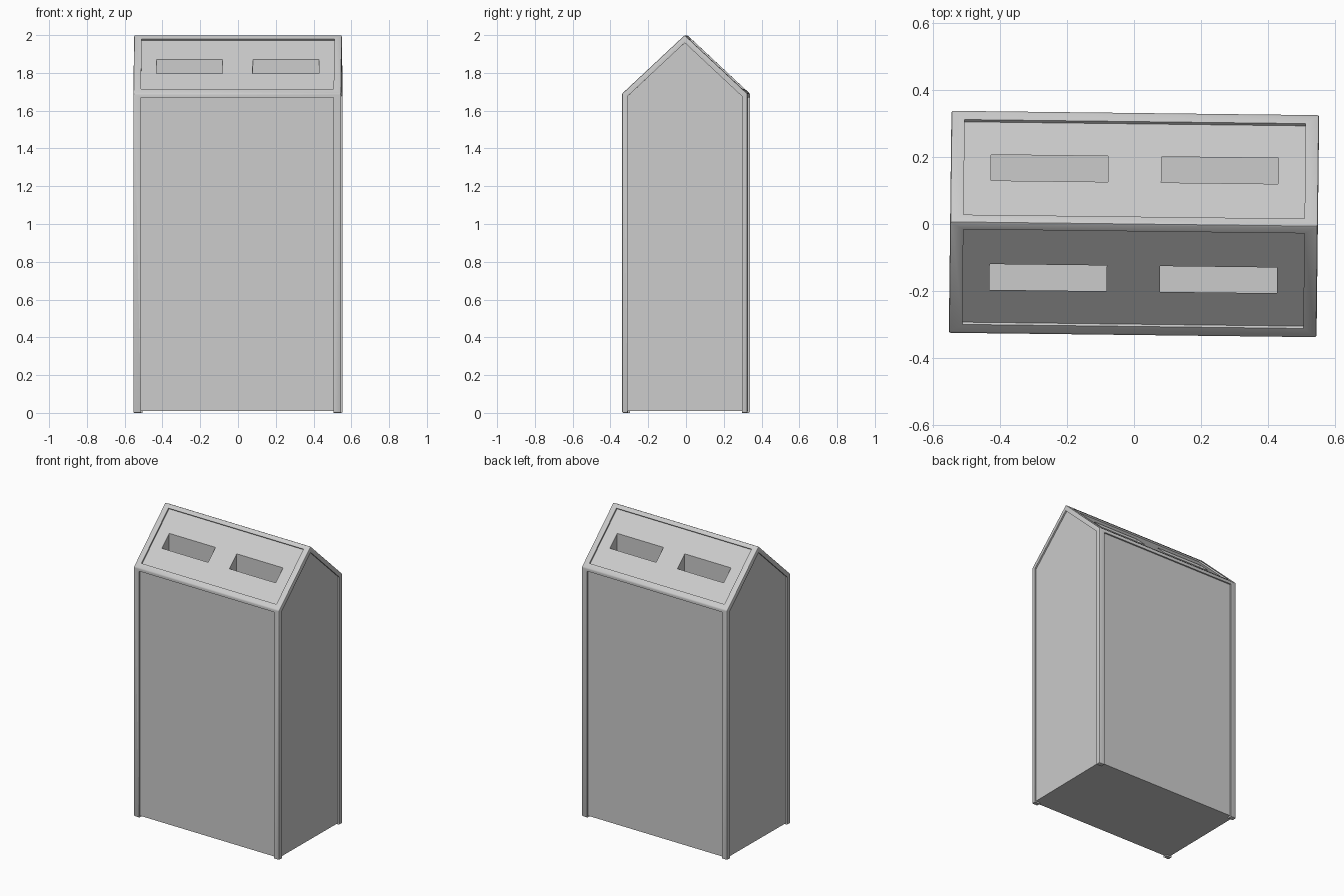
import bpy, bmesh, math
from mathutils import Matrix, Vector

cube = bpy.data.objects.get("Cube")
if cube:
    bpy.data.objects.remove(cube, do_unlink=True)

HX, HY, EAVE, TOP = 0.55, 0.332, 1.69, 2.0
FRAME, RECESS = 0.04, 0.01

metal = bpy.data.materials.new("light grey metal")
grey = (0.6, 0.6, 0.6, 1)
metal.diffuse_color = grey
metal.use_nodes = True
metal.node_tree.nodes["Principled BSDF"].inputs["Base Color"].default_value = grey


def make_object(name, bm):
    bmesh.ops.recalc_face_normals(bm, faces=bm.faces)
    mesh = bpy.data.meshes.new(name)
    bm.to_mesh(mesh)
    bm.free()
    mesh.materials.append(metal)
    obj = bpy.data.objects.new(name, mesh)
    bpy.context.collection.objects.link(obj)
    return obj


def prism(name, profile, x0, x1):
    """Extrude a (y, z) profile along x."""
    bm = bmesh.new()
    face = bm.faces.new([bm.verts.new((x0, y, z)) for y, z in profile])
    out = bmesh.ops.extrude_face_region(bm, geom=[face])
    verts = [v for v in out["geom"] if isinstance(v, bmesh.types.BMVert)]
    bmesh.ops.translate(bm, verts=verts, vec=(x1 - x0, 0, 0))
    return make_object(name, bm)


def box(name, low, high, matrix=Matrix()):
    low, high = Vector(low), Vector(high)
    bm = bmesh.new()
    bmesh.ops.create_cube(bm, size=1)
    bm.transform(matrix @ Matrix.Translation((low + high) / 2)
                 @ Matrix.Diagonal((*(high - low), 1)))
    return make_object(name, bm)


def gable(inset, bottom):
    y, rise = HY - inset, TOP - EAVE
    peak = TOP - inset * math.hypot(HY, rise) / HY
    eave = peak - y * rise / HY
    return [(-y, bottom), (y, bottom), (y, eave), (0, peak), (-y, eave)]


# Gabled cabinet with slightly softened edges
body = prism("bin_body", gable(0, 0), -HX, HX)
soft = body.modifiers.new("soft_edges", "BEVEL")
soft.width, soft.segments = 0.006, 2

# Recessed end panels
cutters = []
for s in (-1, 1):
    ends = sorted((s * (HX - RECESS), s * (HX + 0.1)))
    cutters.append(prism("end_panel_cutter", gable(0.03, -0.1), *ends))

pitch = math.atan2(TOP - EAVE, HY)
slope = math.hypot(TOP - EAVE, HY)
for turn in (0, math.pi):
    spin = Matrix.Rotation(turn, 4, "Z")
    # Recessed wall panel
    cutters.append(box("wall_panel_cutter", (FRAME - HX, -HY - 0.1, -0.1),
                       (HX - FRAME, RECESS - HY, EAVE - 0.02), spin))
    # Recessed roof panel, measured up the slope from the eave
    tilt = spin @ Matrix.Translation((0, -HY, EAVE)) @ Matrix.Rotation(pitch, 4, "X")
    cutters.append(box("roof_panel_cutter", (FRAME - HX, 0.035, -RECESS),
                       (HX - FRAME, slope - 0.03, 0.1), tilt))
    # Two upright drop slots
    for x in (-0.43, 0.08):
        cutters.append(box("slot_cutter", (x, -0.202, 1.5),
                           (x + 0.35, -0.125, 2.1), spin))

# Raised base that leaves a small foot on each corner
cutters.append(box("base_cutter_long", (FRAME - HX, -1, -0.1), (HX - FRAME, 1, 0.01)))
cutters.append(box("base_cutter_wide", (-1, 0.03 - HY, -0.1), (1, HY - 0.03, 0.01)))

for cutter in cutters:
    cutter.hide_render = True
    cut = body.modifiers.new(cutter.name, "BOOLEAN")
    cut.operation, cut.solver, cut.object = "DIFFERENCE", "EXACT", cutter

# Bake the cuts, then drop the helpers
bpy.context.view_layer.update()
graph = bpy.context.evaluated_depsgraph_get()
baked = bpy.data.meshes.new_from_object(body.evaluated_get(graph))
body.modifiers.clear()
body.data = baked
for cutter in cutters:
    bpy.data.objects.remove(cutter, do_unlink=True)
baked.materials.clear()
baked.materials.append(metal)
for poly in baked.polygons:
    poly.material_index = 0

# The whole bin stands turned very slightly
baked.transform(Matrix.Rotation(math.radians(-0.68), 4, "Z"))

bpy.ops.object.select_all(action="DESELECT")
body.select_set(True)
bpy.context.view_layer.objects.active = body
bpy.ops.object.shade_smooth_by_angle(angle=math.radians(35))
